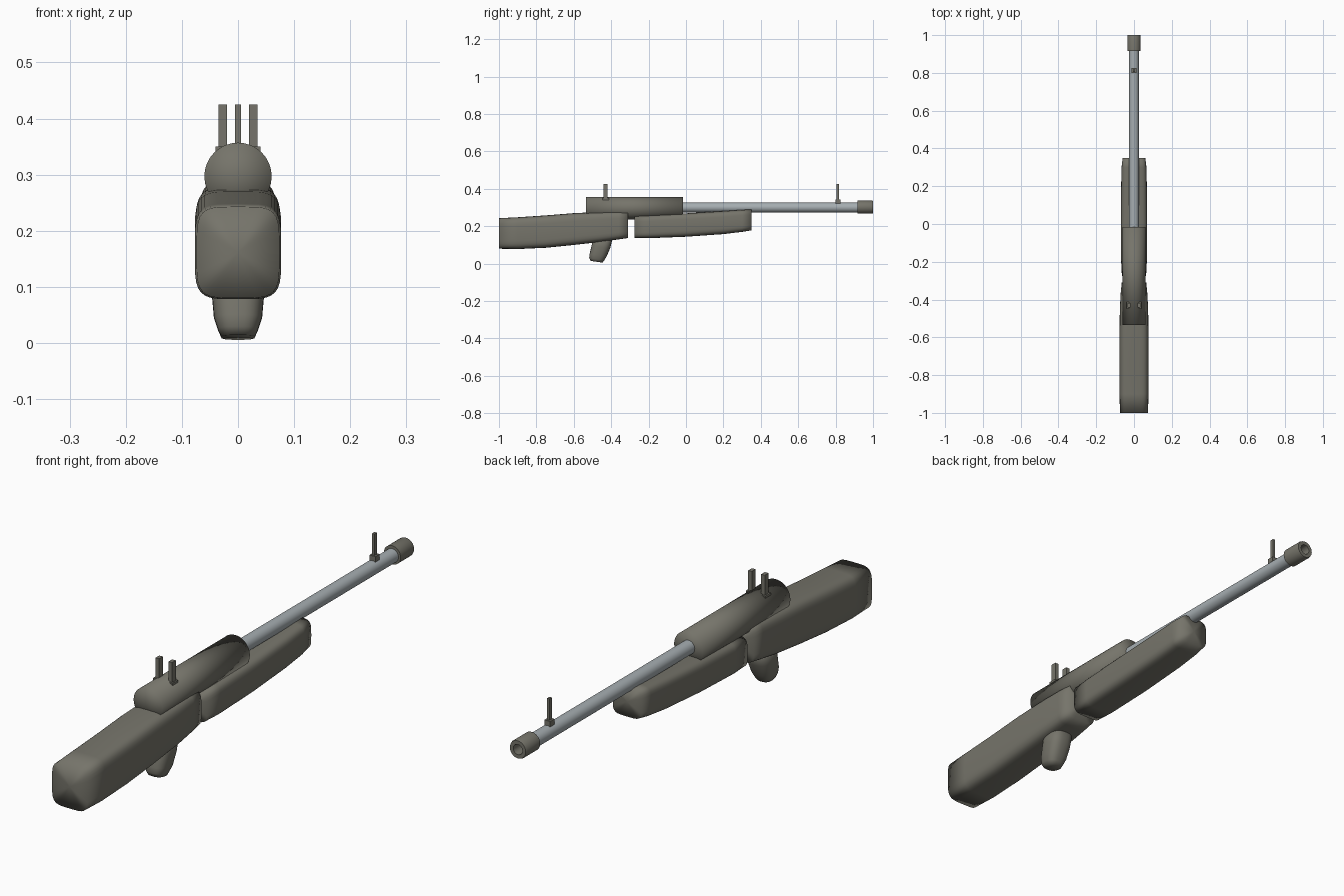
import bpy, math
from mathutils import Vector

cube = bpy.data.objects.get("Cube")
if cube:
    bpy.data.objects.remove(cube, do_unlink=True)


def material(name, rgb, metallic=0.0):
    m = bpy.data.materials.new(name)
    m.use_nodes = True
    m.diffuse_color = (*rgb, 1)
    bsdf = m.node_tree.nodes["Principled BSDF"]
    bsdf.inputs["Base Color"].default_value = (*rgb, 1)
    bsdf.inputs["Roughness"].default_value = 0.6
    return m


OLIVE = material("olive grey", (0.18, 0.175, 0.145))
STEEL = material("pale steel", (0.38, 0.42, 0.44))


def make(name, verts, faces, mat, smooth=True):
    mesh = bpy.data.meshes.new(name)
    mesh.from_pydata(verts, [], faces)
    mesh.materials.append(mat)
    for p in mesh.polygons:
        p.use_smooth = smooth
    ob = bpy.data.objects.new(name, mesh)
    bpy.context.collection.objects.link(ob)
    return ob


def loft(name, rings, mat, power=2.0, n=32, tilt=0.0, upright=False):
    """Skin rounded sections (y, z, half width, half height); fan both ends."""
    verts, faces = [], []
    for y, z, hx, hv in rings:
        for i in range(n):
            a = math.tau * i / n
            c, s = math.cos(a), math.sin(a)
            u = math.copysign(abs(c) ** (2 / power), c) * hx
            v = math.copysign(abs(s) ** (2 / power), s) * hv
            if upright:
                verts.append((u, y + v * math.cos(tilt), z + v * math.sin(tilt)))
            else:
                verts.append((u, y, z + v))
    for r in range(len(rings) - 1):
        for i in range(n):
            j = (i + 1) % n
            a, b = r * n, (r + 1) * n
            faces.append((a + i, a + j, b + j, b + i) if upright
                         else (a + i, b + i, b + j, a + j))
    for r in (0, len(rings) - 1):
        mid = len(verts)
        verts.append((0, rings[r][0], rings[r][1]))
        for i in range(n):
            tri = (mid, r * n + i, r * n + (i + 1) % n)
            faces.append(tri if (r == 0) != upright else tri[::-1])
    return make(name, verts, faces, mat)


def span(profile):
    """Turn (y, bottom, top, half width) stations into loft rings."""
    return [(y, (lo + hi) / 2, w, (hi - lo) / 2) for y, lo, hi, w in profile]


def box(name, centre, size, mat):
    c, h = Vector(centre), Vector(size) / 2
    v = [c + Vector((h.x * x, h.y * y, h.z * z))
         for x in (-1, 1) for y in (-1, 1) for z in (-1, 1)]
    f = [(0, 1, 3, 2), (4, 6, 7, 5), (0, 4, 5, 1), (2, 3, 7, 6), (0, 2, 6, 4), (1, 5, 7, 3)]
    return make(name, v, f, mat, False)


# Shoulder stock and fore-end
loft("stock", span([(-1, .08, .243, .074), (-.9, .078, .248, .077), (-.75, .085, .258, .077),
                    (-.6, .1, .27, .077), (-.45, .117, .277, .075), (-.36, .13, .28, .07),
                    (-.31, .137, .278, .065)]), OLIVE, 4.5)
loft("fore_end", span([(-.275, .137, .254, .064), (-.2, .136, .258, .068), (0, .144, .269, .07),
                       (.2, .158, .281, .068), (.3, .17, .288, .066), (.35, .178, .29, .06)]),
     OLIVE, 4.5)

# Hand grip, leaning back towards its foot
loft("grip", [(-.44, .15, .048, .05), (-.455, .09, .047, .05), (-.47, .045, .043, .046),
              (-.477, .024, .036, .041), (-.478, .01, .03, .032)],
     OLIVE, 2.6, tilt=-.14, upright=True)

# Receiver and barrel
loft("receiver", [(-.535, .297, .06, .06), (-.015, .297, .06, .06)], OLIVE)
loft("barrel", [(-.1, .3, .026, .026), (.94, .3, .026, .026)], STEEL)

# Muzzle sleeve with a bored opening
loft("muzzle", [(.917, .302, .035, .035), (.995, .302, .035, .035), (1, .302, .033, .033),
                (1, .302, .019, .019), (.955, .302, .018, .018)], OLIVE)

# Rear sight pair
for side, x in (("left", .027), ("right", -.027)):
    box(side + "_rear_sight_base", (x, -.43, .342), (.026, .034, .016), OLIVE)
    box(side + "_rear_sight_post", (x, -.43, .385), (.015, .022, .08), OLIVE)

# Front sight
box("front_sight_base", (0, .812, .333), (.024, .026, .022), OLIVE)
box("front_sight_post", (0, .812, .383), (.01, .014, .084), OLIVE)

# Keep hard rims crisp on the metal parts
for name in ("barrel", "muzzle"):
    bpy.ops.object.select_all(action="DESELECT")
    ob = bpy.data.objects[name]
    ob.select_set(True)
    bpy.context.view_layer.objects.active = ob
    bpy.ops.object.shade_smooth_by_angle(angle=math.radians(40))
